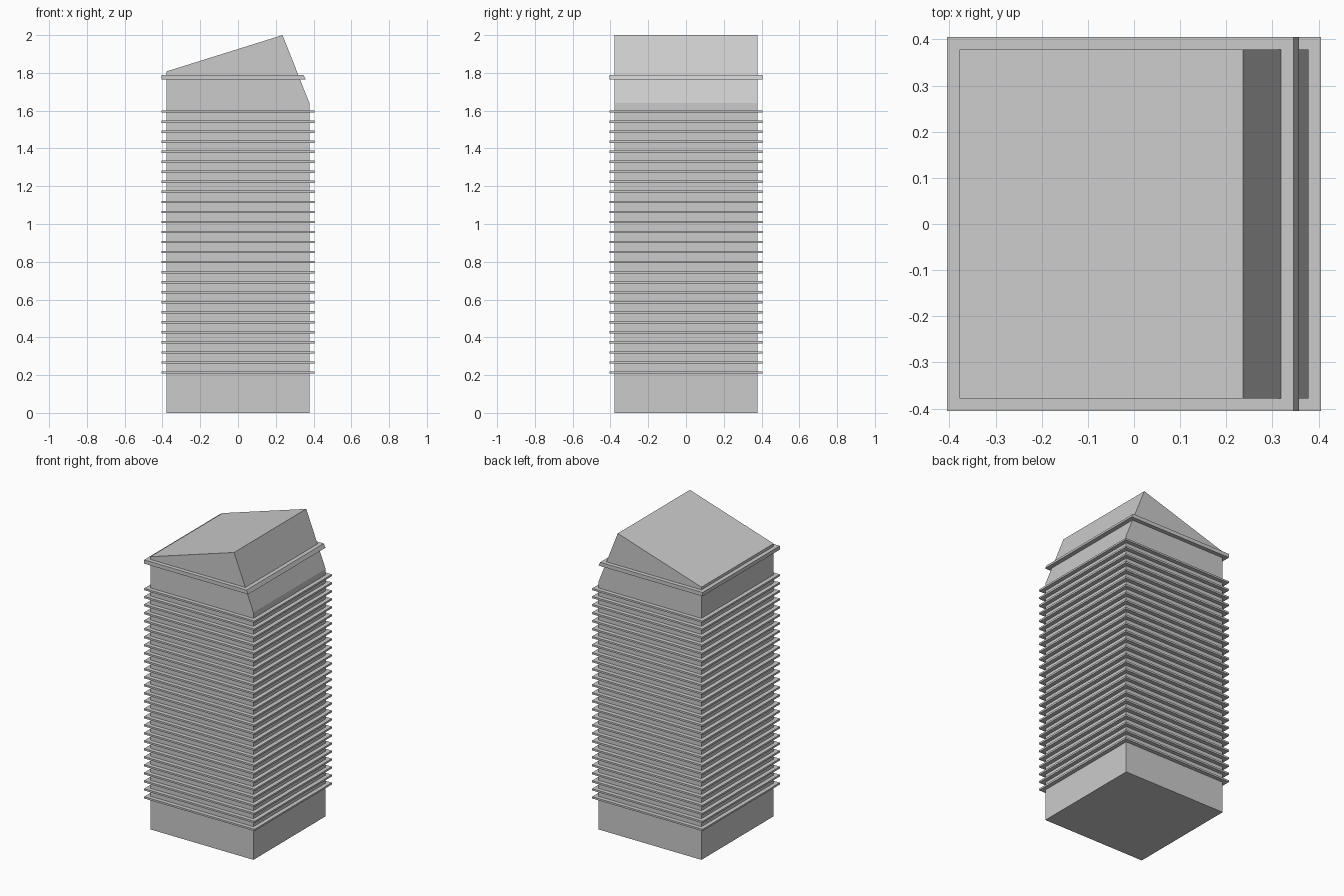
import bpy

cube = bpy.data.objects.get("Cube")
if cube:
    bpy.data.objects.remove(cube, do_unlink=True)

# Single concrete grey
grey = bpy.data.materials.new("concrete_grey")
grey.use_nodes = True
colour = (0.6, 0.6, 0.6, 1)
grey.diffuse_color = colour
grey.node_tree.nodes["Principled BSDF"].inputs["Base Color"].default_value = colour

HALF = 0.378    # half width of the shaft
LEDGE = 0.405   # half width of the ledges


def extrude_profile(name, profile, half_depth):
    """Extrude an x-z outline (counter-clockwise from the front) along y."""
    n = len(profile)
    verts = [(x, y, z) for y in (-half_depth, half_depth) for x, z in profile]
    faces = [list(range(n)), list(range(2 * n - 1, n - 1, -1))]
    for i in range(n):
        j = (i + 1) % n
        faces.append([j, i, i + n, j + n])
    mesh = bpy.data.meshes.new(name)
    mesh.from_pydata(verts, [], faces)
    mesh.materials.append(grey)
    obj = bpy.data.objects.new(name, mesh)
    bpy.context.collection.objects.link(obj)
    return obj


# Tower shaft with its asymmetric sloping roof
extrude_profile("tower_shaft", [(-HALF, 0), (HALF, 0), (HALF, 1.64),
                                (0.236, 2), (-HALF, 1.808)], HALF)

# Evenly spaced floor ledges
COUNT, FIRST, LAST, THICK = 27, 0.214, 1.595, 0.012
for i in range(COUNT):
    z = FIRST + (LAST - FIRST) * i / (COUNT - 1)
    low, high = z - THICK / 2, z + THICK / 2
    extrude_profile(f"floor_ledge_{i + 1}", [(-LEDGE, low), (LEDGE, low),
                                             (LEDGE, high), (-LEDGE, high)], LEDGE)

# Thicker cornice, its end slanted to follow the steep roof face
extrude_profile("cornice", [(-LEDGE, 1.765), (0.358, 1.765),
                            (0.346, 1.79), (-LEDGE, 1.79)], LEDGE)
